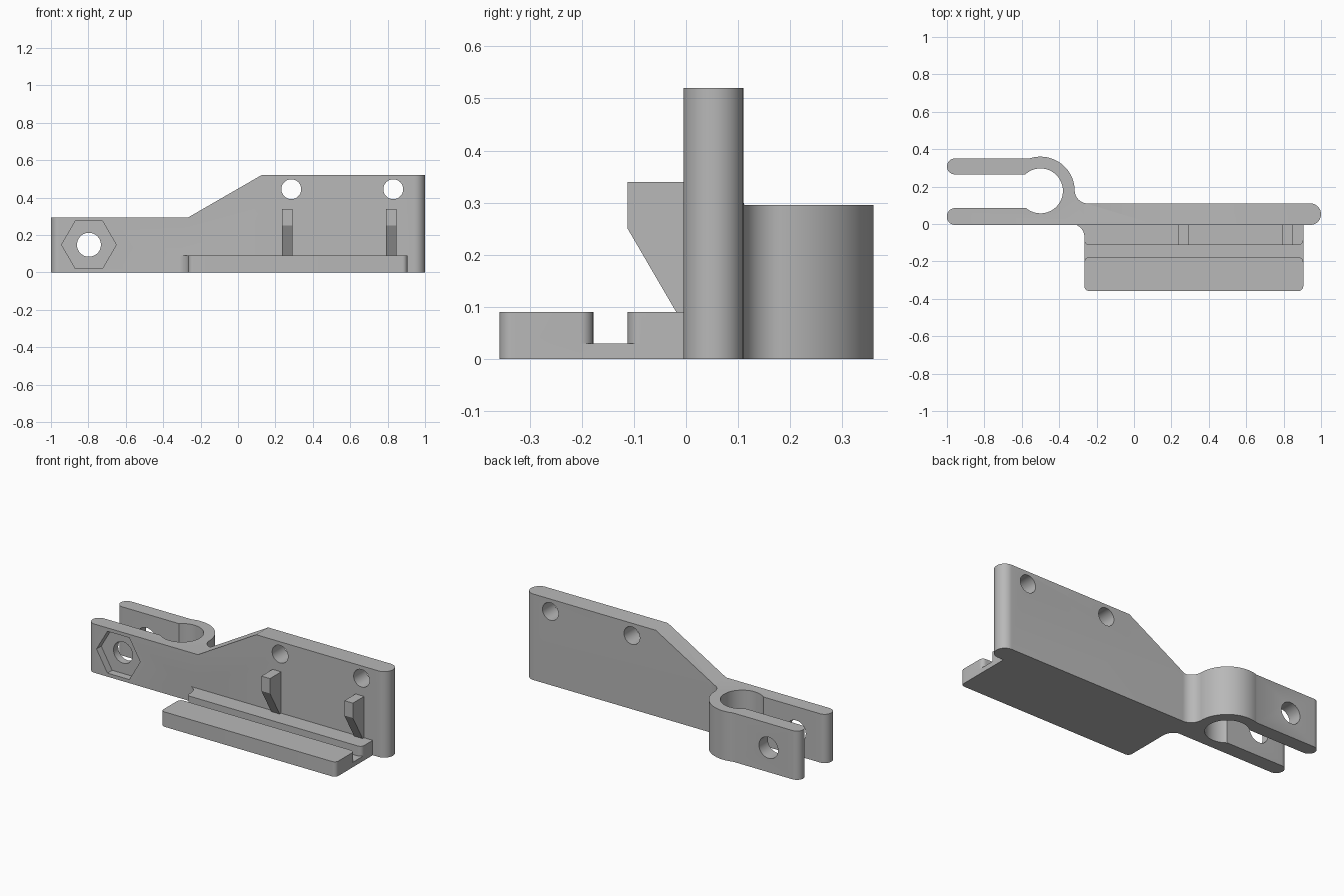
import bpy, bmesh
from math import sin, cos, radians
from mathutils import Vector

cube = bpy.data.objects.get("Cube")
if cube:
    bpy.data.objects.remove(cube, do_unlink=True)

grey = bpy.data.materials.new("plain grey")
grey.use_nodes = True
grey.diffuse_color = (0.48, 0.48, 0.48, 1)
grey.node_tree.nodes["Principled BSDF"].inputs["Base Color"].default_value = grey.diffuse_color


def arc(cx, cy, r, start, end, steps=20):
    """Points on an arc, angles in degrees; end < start runs clockwise."""
    angles = [radians(start + (end - start) * i / steps) for i in range(steps + 1)]
    return [(cx + r * cos(a), cy + r * sin(a)) for a in angles]


def prism(name, points, axis, low, high):
    """Extrude a 2D outline along an axis."""
    place = {"x": lambda p: (low, p[0], p[1]),
             "y": lambda p: (p[0], low, p[1]),
             "z": lambda p: (p[0], p[1], low)}[axis]
    shift = Vector([(high - low) if a == axis else 0 for a in "xyz"])
    bm = bmesh.new()
    face = bm.faces.new([bm.verts.new(place(p)) for p in points])
    top = bmesh.ops.extrude_face_region(bm, geom=[face])["geom"]
    bmesh.ops.translate(bm, vec=shift, verts=[v for v in top if isinstance(v, bmesh.types.BMVert)])
    bmesh.ops.recalc_face_normals(bm, faces=bm.faces)
    mesh = bpy.data.meshes.new(name)
    bm.to_mesh(mesh)
    bm.free()
    obj = bpy.data.objects.new(name, mesh)
    bpy.context.collection.objects.link(obj)
    return obj


def circle(cx, cy, r, sides=48):
    return arc(cx, cy, r, 0, 360, sides)[:-1]


def rounded_box(x0, y0, x1, y1, r):
    return (arc(x1 - r, y1 - r, r, 0, 90, 8) + arc(x0 + r, y1 - r, r, 90, 180, 8)
            + arc(x0 + r, y0 + r, r, 180, 270, 8) + arc(x1 - r, y0 + r, r, 270, 360, 8))


def combine(target, tool, operation):
    mod = target.modifiers.new(operation.lower(), "BOOLEAN")
    mod.operation, mod.solver, mod.object = operation, "EXACT", tool
    bpy.context.view_layer.objects.active = target
    bpy.ops.object.modifier_apply(modifier=mod.name)
    bpy.data.objects.remove(tool, do_unlink=True)


# Plan of the upright plate, split ring and two clamp arms
ring = (-0.5, 0.177)
plan = (arc(-0.956, 0.04, 0.045, 90, 270)             # front arm tip
        + arc(0.9425, 0.0525, 0.0575, -90, 90)        # rounded plate end
        + arc(-0.247, 0.18, 0.07, 270, 180)           # fillet into the ring
        + arc(*ring, 0.183, 2, 109, 36)               # ring outside
        + arc(-0.9575, 0.3075, 0.0425, 90, 270)       # rear arm tip
        + arc(*ring, 0.12, 132.8, -129.9, 48))        # ring bore
bracket = prism("clamp_bracket", plan, "z", 0, 0.52)

# Trim to the sloping side silhouette
side = [(-1.2, -0.1), (1.2, -0.1), (1.2, 0.7), (0.437, 0.7), (0.125, 0.52),
        (-0.265, 0.295), (-1.2, 0.295)]
combine(bracket, prism("silhouette", side, "y", -0.5, 0.6), "INTERSECT")

# Grooved base: inner rail with fillet, groove floor, outer rail
inner = ([(-0.335, 0.03)] + arc(-0.335, -0.07, 0.07, 90, 0, 12)
         + arc(-0.24, -0.087, 0.025, 180, 270, 8)
         + arc(0.88, -0.087, 0.025, 270, 360, 8) + [(0.905, 0.03)])
combine(bracket, prism("inner_rail", inner, "z", 0, 0.09), "UNION")
floor = [(-0.265, -0.3), (0.905, -0.3), (0.905, -0.05), (-0.265, -0.05)]
combine(bracket, prism("groove_floor", floor, "z", 0, 0.03), "UNION")
outer = rounded_box(-0.265, -0.358, 0.905, -0.178, 0.025)
combine(bracket, prism("outer_rail", outer, "z", 0, 0.09), "UNION")

# Two tapered ribs on the plate front
rib = [(0.03, 0.34), (-0.112, 0.34), (-0.112, 0.25), (-0.01, 0.075), (0.03, 0.075)]
for x in (0.235, 0.79):
    combine(bracket, prism("rib", rib, "x", x, x + 0.057), "UNION")

# Screw holes and hexagonal nut pocket
for x, z, r in ((0.285, 0.445, 0.053), (0.83, 0.445, 0.053), (-0.797, 0.148, 0.064)):
    combine(bracket, prism("hole", circle(x, z, r), "y", -0.3, 0.5), "DIFFERENCE")
combine(bracket, prism("nut_pocket", circle(-0.797, 0.148, 0.146, 6), "y", -0.1, 0.04), "DIFFERENCE")

# Finish
bracket.data.materials.clear()
bracket.data.materials.append(grey)
for poly in bracket.data.polygons:
    poly.material_index = 0
bpy.ops.object.select_all(action="DESELECT")
bracket.select_set(True)
bpy.context.view_layer.objects.active = bracket
bpy.ops.object.shade_smooth_by_angle(angle=radians(30))
